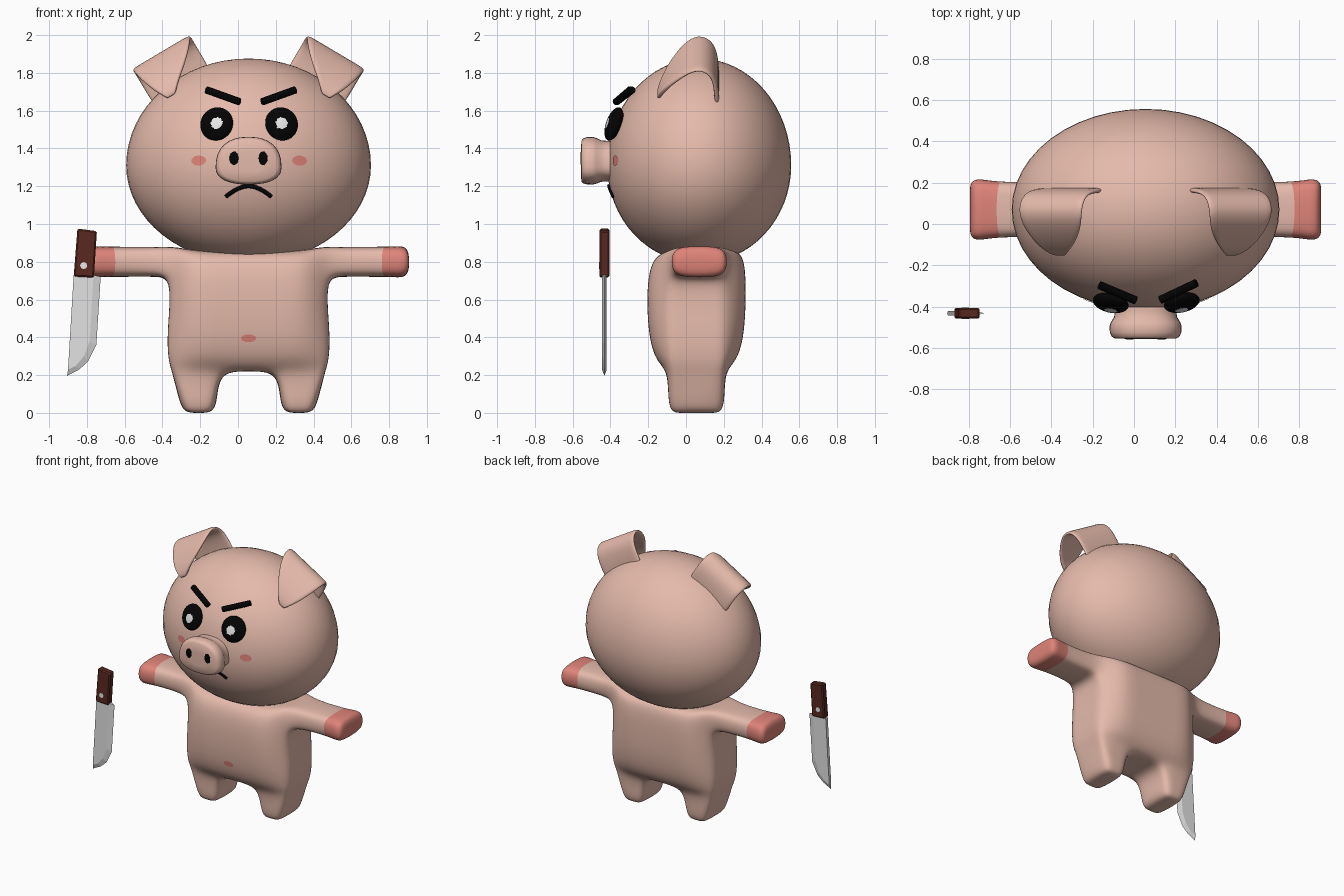
import bpy, bmesh, math
from mathutils import Vector

if "Cube" in bpy.data.objects:
    bpy.data.objects.remove(bpy.data.objects["Cube"])

CX = 0.056                                   # the pig's own centre line
HC, HX, HY = Vector((CX, 0.07, 1.31)), 0.648, 0.487
H_UP, H_DOWN = 0.566, 0.518


def mat(name, rgb):
    m = bpy.data.materials.new(name)
    m.diffuse_color = (*rgb, 1)
    m.use_nodes = True
    m.node_tree.nodes["Principled BSDF"].inputs["Base Color"].default_value = m.diffuse_color
    return m


SKIN = mat("skin", (0.78, 0.49, 0.405))
PINK = mat("rosy_pink", (0.74, 0.23, 0.19))
BLACK = mat("black", (0.001, 0.001, 0.001))
WHITE = mat("white", (0.85, 0.85, 0.85))
WOOD = mat("dark_wood", (0.1, 0.022, 0.014))
STEEL = mat("steel", (0.76, 0.76, 0.76))


def make(name, verts, faces, mats, smooth=True, fix=True):
    me = bpy.data.meshes.new(name)
    me.from_pydata([tuple(v) for v in verts], [], faces)
    if fix:
        bm = bmesh.new()
        bm.from_mesh(me)
        bmesh.ops.recalc_face_normals(bm, faces=bm.faces)
        bm.to_mesh(me)
        bm.free()
    for m in mats:
        me.materials.append(m)
    me.polygons.foreach_set("use_smooth", [smooth] * len(me.polygons))
    ob = bpy.data.objects.new(name, me)
    bpy.context.collection.objects.link(ob)
    return ob


def sphere(name, segs, rings, shape, mats):
    """UV sphere whose unit vertices are passed through shape()."""
    bm = bmesh.new()
    bmesh.ops.create_uvsphere(bm, u_segments=segs, v_segments=rings, radius=1)
    vs = [shape(v.co) for v in bm.verts]
    fs = [[v.index for v in f.verts] for f in bm.faces]
    bm.free()
    return make(name, vs, fs, mats)


def head_point(x, z, lift=0.0):
    """Point on the front of the head, x measured from the centre line."""
    rz = H_UP if z > HC.z else H_DOWN
    k = 1 - (x / HX) ** 2 - ((z - HC.z) / rz) ** 2
    return Vector((CX + x, HC.y - HY * math.sqrt(max(k, 0)) - lift, z))


def tube(name, pts, radius, material):
    cu = bpy.data.curves.new(name, "CURVE")
    cu.dimensions = "3D"
    cu.bevel_depth, cu.bevel_resolution, cu.use_fill_caps = radius, 3, True
    sp = cu.splines.new("POLY")
    sp.points.add(len(pts) - 1)
    for p, co in zip(sp.points, pts):
        p.co = (*co, 1)
    sp.use_smooth = True
    cu.materials.append(material)
    ob = bpy.data.objects.new(name, cu)
    bpy.context.collection.objects.link(ob)


def patch(name, centre, rx, rz, material, target):
    """Thin oval patch laid onto another part."""
    n, vs, fs = 16, [centre], []
    for r in (0.5, 1):
        vs += [centre + Vector((r * rx * math.cos(math.tau * k / n), 0,
                                r * rz * math.sin(math.tau * k / n))) for k in range(n)]
    for k in range(n):
        a, b = 1 + k, 1 + (k + 1) % n
        fs += [(0, a, b), (a, a + n, b + n, b)]
    ob = make(name, vs, fs, [material], fix=False)
    sw = ob.modifiers.new("wrap", "SHRINKWRAP")
    sw.target, sw.wrap_mode, sw.offset = target, "ABOVE_SURFACE", 0.004


# Body: one half as a cage of cells with arm and leg, mirrored and subdivided
ZS = (0, 0.06, 0.22, 0.275, 0.42, 0.72, 0.88)
XS = ((0, 0.19, 0.265, 0.34), (0, 0.165, 0.265, 0.368), (0, 0.155, 0.27, 0.405),
      (0, 0.14, 0.285, 0.425), (0, 0.14, 0.30, 0.433), (0, 0.14, 0.30, 0.402), (0, 0.14, 0.29, 0.39))
ARM_X = (0.5, 0.73, 0.81, 0.852)
HALF = (0.13, 0.15, 0.15, 0.215, 0.258, 0.264, 0.23)
ARM_HALF = (0.135, 0.135, 0.155, 0.135)


def body_point(i, j, k):
    t = (-1, -0.55, 0.55, 1)[k]
    if i > 3:
        # arm and hand: rounded section, pink edge deeper along the middle
        x = ARM_X[i - 4] + (0.025 if i == 5 and k in (1, 2) else 0)
        thin = (0.72 if k in (0, 3) else 1) * (1, 1, 1.08, 0.82)[i - 4]
        return (x, 0.07 + ARM_HALF[i - 4] * t, 0.8 + (ZS[j] - 0.8) * thin)
    # the outer side is a narrow band running from arm to leg
    half = min(HALF[j], 0.16) if i == 3 else HALF[j]
    x = XS[j][i]
    if j < 2 and k in (0, 3):
        x = 0.265 + (x - 0.265) * 0.78
    top = j == 6 and i < 3
    z = ZS[j] - (0.02 if top else 0) - (0.015 if top and k == 0 else 0)
    return (x, (0.07 if j == 6 else 0.055) + half * t, z)


cells = [(i, j) for i in range(3) for j in (2, 3, 4, 5)]
cells += [(i, j) for i in (1, 2) for j in (0, 1)] + [(i, 5) for i in range(3, 7)]
index, verts, faces, slots = {}, [], [], []


def vid(i, j, k):
    if (i, j, k) not in index:
        index[i, j, k] = len(verts)
        verts.append(body_point(i, j, k))
    return index[i, j, k]


for i, j in cells:
    loop = [(i, j), (i + 1, j), (i + 1, j + 1), (i, j + 1)]
    new = [[vid(*p, 0) for p in loop], [vid(*p, 3) for p in reversed(loop)]]
    for e, (di, dj) in enumerate(((0, -1), (1, 0), (0, 1), (-1, 0))):
        if (i + di, j + dj) in cells or i + di < 0:
            continue
        a, b = loop[e], loop[(e + 1) % 4]
        new += [[vid(*b, k), vid(*a, k), vid(*a, k + 1), vid(*b, k + 1)] for k in range(3)]
    faces += new
    slots += [1 if i >= 5 else 0] * len(new)
body = make("body", verts, faces, [SKIN, PINK], fix=False)
body.data.polygons.foreach_set("material_index", slots)
body.location.x = CX
body.modifiers.new("mirror", "MIRROR").use_clip = True
sub = body.modifiers.new("subdivision", "SUBSURF")
sub.levels = sub.render_levels = 3

# Head: ellipsoid, its underside sunk into the body
head = sphere("head", 48, 32, lambda c: HC + Vector(
    (c.x * HX, c.y * HY, c.z * (H_UP if c.z > 0 else H_DOWN))), [SKIN])

# Snout: egg-shaped rings running forward, with a flared rim
N = 32
vs, fs = [], []
profile = ((-0.34, 0.9), (-0.42, 0.86), (-0.45, 0.88), (-0.475, 0.97), (-0.495, 1.01),
           (-0.525, 1.0), (-0.545, 0.95), (-0.554, 0.86), (-0.556, 0.4))
for y, s in profile:
    for k in range(N):
        a = math.tau * k / N
        c, d = math.cos(a), math.sin(a)
        x = 0.173 * math.copysign(abs(c) ** 0.85, c)
        z = math.copysign(abs(d) ** 0.85, d) * (0.16 if d > 0 else 0.09)
        vs.append((CX + s * x, y, 1.32 + s * (z - 0.02)))
for r in range(len(profile) - 1):
    for k in range(N):
        a, b = r * N + k, r * N + (k + 1) % N
        fs.append((a, b, b + N, a + N))
fs.append(list(range(len(vs) - N, len(vs))))
make("snout", vs, fs, [SKIN])

# Mouth: thin frowning arc
arc = [(-0.12 + 0.24 * k / 12) for k in range(13)]
tube("mouth", [head_point(x, 1.201 - 0.056 * (abs(x) / 0.12) ** 1.8, 0.0) for x in arc],
     0.011, BLACK)

patch("belly_button", Vector((CX, -0.22, 0.39)), 0.04, 0.022, PINK, body)

# Ear sheet: y, height from the fold, half width, outward shift
EAR = ((0.165, -0.24, 0.178, 0), (0.16, -0.1, 0.178, 0), (0.135, -0.015, 0.178, 0),
       (0.065, 0.022, 0.18, 0), (-0.01, -0.02, 0.165, 0.01), (-0.08, -0.09, 0.12, 0.035),
       (-0.125, -0.15, 0.07, 0.06), (-0.148, -0.21, 0.022, 0.073))

for s, side in ((-1, "right"), (1, "left")):
    # Eye: flattened ball facing along the head surface, white glint facing forward
    base = head_point(s * 0.172 + 0.003, 1.53, 0.022)
    d = base - HC
    n = Vector((d.x / HX ** 2, d.y / HY ** 2, d.z / H_UP ** 2)).normalized()
    u = n.cross(Vector((0, 0, 1))).normalized()
    w = u.cross(n)
    eye = sphere("eye_" + side, 48, 40, lambda c: base + u * c.x * 0.088
                 + w * c.y * 0.092 + n * c.z * 0.038, [BLACK, WHITE])
    for p in eye.data.polygons:
        r = p.center - base
        if r.dot(n) > 0 and math.hypot(r.x, r.z - 0.004) < 0.031:
            p.material_index = 1

    # Brow: straight bar standing just proud of the head
    inner = head_point(0.012 + s * 0.06, 1.647, 0.05)
    outer = head_point(0.012 + s * 0.235, 1.71, 0.065)
    tube("brow_" + side, [inner, outer], 0.02, BLACK)

    # Cheek and nostril
    patch("cheek_" + side, head_point(s * 0.27 + 0.003, 1.336, 0.01), 0.044, 0.027, PINK, head)
    nostril = Vector((CX + s * 0.077, -0.5555, 1.348))
    sphere("nostril_" + side, 16, 12, lambda c: nostril + Vector(
        (c.x * 0.024, c.y * 0.004, c.z * 0.036)), [BLACK])

    # Ear: tilted sheet folded forward and tapering to a rounded tip
    across, up = Vector((s * 0.86, 0, -0.51)), Vector((s * 0.51, 0, 0.86))
    fold = Vector((CX + s * 0.453, 0, 1.893))
    vs, fs, C = [], [], 6
    for y, h, half, shift in EAR:
        for k in range(C + 1):
            t = 2 * k / C - 1
            vs.append(fold + across * (shift + half * t) + up * h + Vector((0, y, 0)))
    for r in range(len(EAR) - 1):
        for k in range(C):
            a = r * (C + 1) + k
            fs.append((a, a + 1, a + C + 2, a + C + 1))
    ear = make("ear_" + side, vs, fs, [SKIN])
    so = ear.modifiers.new("thickness", "SOLIDIFY")
    so.thickness, so.offset = 0.026, 0
    ear.modifiers.new("subdivision", "SUBSURF").levels = 2

# Knife blade: flat cheeks with a bevel down to the cutting edge
KY = -0.432
flat = ((-0.87, 0.73), (-0.765, 0.73), (-0.785, 0.38), (-0.815, 0.3), (-0.858, 0.25), (-0.9, 0.228))
edge = ((-0.727, 0.72), (-0.75, 0.36), (-0.793, 0.273), (-0.84, 0.23), (-0.905, 0.196))
vs = [(x, KY + t, z) for t in (-0.012, 0.012) for x, z in flat] + [(x, KY, z) for x, z in edge]
fs = [(0, 6, 11, 5), (5, 11, 16), (0, 1, 12, 7, 6)]
for o in (0, 6):
    fs.append([o + k for k in range(6)])
    fs += [(o + k + 1, 12 + k, 13 + k, o + k + 2) for k in range(4)]
make("knife_blade", vs, fs, [STEEL], smooth=False)

# Knife handle with softened edges
grip = ((-0.87, 0.722), (-0.763, 0.716), (-0.747, 0.962), (-0.85, 0.976))
vs = [(x, KY + t, z) for t in (-0.026, 0.026) for x, z in grip]
fs = [(0, 1, 2, 3), (4, 5, 6, 7)] + [(k, (k + 1) % 4, (k + 1) % 4 + 4, k + 4) for k in range(4)]
handle = make("knife_handle", vs, fs, [WOOD], smooth=False)
handle.modifiers.new("soft_edges", "BEVEL").width = 0.008

# Rivet through the handle
vs = [(-0.817 + 0.019 * math.cos(math.tau * k / 8), KY + t, 0.78 + 0.019 * math.sin(math.tau * k / 8))
      for t in (-0.028, 0.028) for k in range(8)]
fs = [list(range(8)), list(range(8, 16))] + [(k, (k + 1) % 8, (k + 1) % 8 + 8, k + 8) for k in range(8)]
make("knife_rivet", vs, fs, [WHITE], smooth=False)
